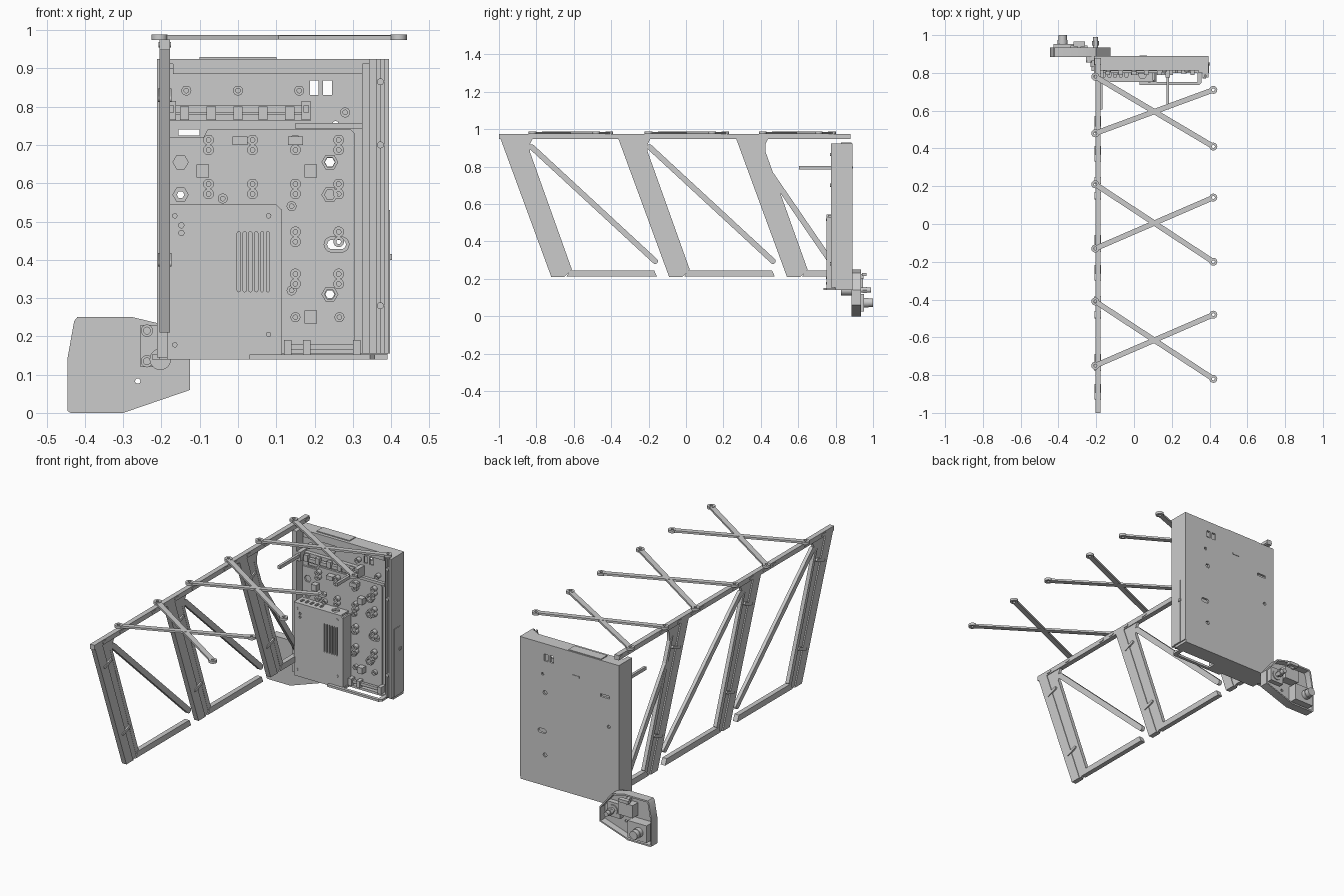
import bpy, bmesh, math
from math import pi, cos, sin


def circle(a, b, r, n=16):
    return [(a + r * cos(2 * pi * i / n), b + r * sin(2 * pi * i / n)) for i in range(n)]


def rect(a0, a1, b0, b1):
    return [(a0, b0), (a1, b0), (a1, b1), (a0, b1)]


def stadium(p, q, r, n=8):
    t = math.atan2(q[1] - p[1], q[0] - p[0])
    out = []
    for c, start in ((q, t - pi / 2), (p, t + pi / 2)):
        out += [(c[0] + r * cos(start + pi * i / n), c[1] + r * sin(start + pi * i / n)) for i in range(n + 1)]
    return out


def plate(name, loops, plane, lo, hi):
    """Extrude an outline (first loop) with holes (other loops) between lo and hi."""
    cu = bpy.data.curves.new(name, 'CURVE')
    cu.dimensions, cu.fill_mode, cu.extrude = '2D', 'BOTH', (hi - lo) / 2
    for pts in loops:
        s = cu.splines.new('POLY')
        s.points.add(len(pts) - 1)
        for sp, (a, b) in zip(s.points, pts):
            sp.co = (a, b, 0, 1)
        s.use_cyclic_u = True
    tmp = bpy.data.objects.new(name + "_tmp", cu)
    bpy.context.collection.objects.link(tmp)
    dg = bpy.context.evaluated_depsgraph_get()
    me = bpy.data.meshes.new_from_object(tmp.evaluated_get(dg))
    bpy.data.objects.remove(tmp)
    bm = bmesh.new()
    bm.from_mesh(me)
    bmesh.ops.remove_doubles(bm, verts=bm.verts, dist=1e-5)
    m = (lo + hi) / 2
    for v in bm.verts:
        a, b, c = v.co
        v.co = {'XY': (a, b, c + m), 'XZ': (a, m - c, b), 'YZ': (c + m, a, b)}[plane]
    bmesh.ops.recalc_face_normals(bm, faces=bm.faces)
    bm.to_mesh(me)
    bm.free()
    me.name = name
    ob = bpy.data.objects.new(name, me)
    bpy.context.collection.objects.link(ob)
    return ob


def box(name, x0, x1, y0, y1, z0, z1):
    return plate(name, [rect(x0, x1, y0, y1)], 'XY', z0, z1)


def rod(name, x, z, r, y0, y1, n=16, hole=0):
    loops = [circle(x, z, r, n)] + ([circle(x, z, hole, n)] if hole else [])
    return plate(name, loops, 'XZ', y0, y1)


# Side frame: top beam with slots
XL, XR = -0.205, -0.178
box("top_beam", XL, XR, -1.0, 0.88, 0.948, 0.975)
for k in range(3):
    o = 0.63 * k

    def sh(pts):
        return [(y + o, z) for y, z in pts]

    # Slanted post: thick front strip, thin web and raised rear edge
    plate("post_front_strip", [sh([(-1.0, .972), (-.935, .972), (-.66, .21), (-.72, .21)])], 'YZ', XL, XR)
    holes = [circle(-.84 + o - .045 + dy, z, .011, 12) for dy, z in ((0, .74), (.06, .56), (.12, .40))]
    plate("post_web", [sh([(-.935, .95), (-.82, .95), (-.835, .92), (-.835, .88), (-.61, .25), (-.65, .21), (-.66, .21)])] + holes,
          'YZ', -.198, -.182)
    plate("post_rear_edge", [sh([(-.86, .90), (-.835, .88), (-.61, .25), (-.632, .23)])], 'YZ', XL + .003, XR - .003)
    # Clips across the post
    for y, z in ((-.885, .83), (-.725, .40)):
        plate("post_clip", [stadium((y - .025 + o, z - .01), (y + .03 + o, z + .01), .008)], 'YZ', XL - .004, XR + .004)
    # Bolts on the top beam
    for y in (-.91, -.76, -.48, -.40):
        plate("beam_bolt", [stadium((y - .012 + o, .962), (y + .012 + o, .962), .007)], 'YZ', XL - .003, XR + .003)
    # Lower beam
    end = -.155 + o if k < 2 else .80
    plate("lower_beam", [[(-.64 + o, .212), (end, .212), (end - .015, .245), (-.62 + o, .245)]], 'YZ', XL, XR)
    # Diagonal brace
    p, q = ((-.825 + o, .905), (-.165 + o, .295)) if k < 2 else ((.45, .765), (.79, .27))
    plate("diagonal_brace", [stadium(p, q, .015)], 'YZ', XL + .004, XR - .004)

# Crossed top bars with ringed ends
for a, b in ((.78, .41), (.48, .71), (.21, -.20), (-.13, .14), (-.41, -.82), (-.75, -.48)):
    p, q = (-.205, a), (.42, b)
    lift = .001 if b > a else 0
    plate("cross_bar", [stadium(p, q, .014), circle(*p, .008, 12), circle(*q, .008, 12)], 'XY', .975 + lift, .986 + lift)
    for c in (p, q):
        plate("bar_end_ring", [circle(*c, .021), circle(*c, .008)], 'XY', .974, .988)

# Cabinet: back sheet and inner plate pierced by windows
holes = [rect(.188, .21, .83, .868), rect(.222, .245, .83, .868), rect(-.155, -.10, .725, .74),
         circle(.24, .655, .013, 6), circle(.24, .31, .012, 6), circle(-.15, .57, .01, 6),
         stadium((.245, .44), (.27, .44), .012), circle(.255, .755, .008, 8)]
plate("back_sheet", [rect(-.205, .39, .14, .925)] + holes, 'XZ', .876, .889)
plate("inner_plate", [rect(-.19, .335, .155, .90)] + holes, 'XZ', .832, .842)
box("cabinet_top", -.205, .39, .812, .889, .912, .925)
box("cabinet_top_lip", -.17, .325, .812, .822, .885, .915)
box("cabinet_top_rail", -.10, .10, .83, .885, .925, .93)
box("cabinet_bottom", -.205, .39, .80, .889, .14, .153)
box("left_wall", -.212, -.185, .775, .889, .145, .925)
# Right column as a profile with a front notch
plate("right_column", [[(.325, .889), (.325, .82), (.342, .82), (.342, .80), (.362, .80), (.362, .775),
                        (.372, .775), (.372, .79), (.382, .79), (.382, .775), (.394, .775), (.394, .889)]], 'XY', .155, .925)
for z in (.28, .70, .865):
    rod("column_screw", .372, z, .009, .77, .80)
box("side_latch", .39, .402, .84, .855, .40, .415)
box("side_strip", .39, .397, .80, .85, .155, .53)

# Raised front panel on the inner plate
plate("front_panel", [[(-.18, .155), (.305, .155), (.305, .73), (.295, .74), (-.08, .74), (-.09, .72), (-.18, .72)],
                      circle(.24, .655, .02, 6), circle(.24, .31, .02, 6), stadium((.245, .44), (.27, .44), .02),
                      circle(-.15, .655, .02, 6), circle(-.15, .57, .02, 6)], 'XZ', .822, .834)
# Paired bosses
for x in (-.077, .038, .15, .263):
    for z in (.70, .585, .46, .35):
        if x > .12 or z > .55:
            for d in (-.013, .013):
                rod("boss", x, z + d, .014, .797, .825, 14, .006)
for x, z in ((-.092, .632), (.19, .632), (.19, .25)):
    box("block_stop", x - .016, x + .016, .79, .825, z - .017, z + .017)
for x, z in ((-.135, .842), (0, .842), (.16, .842), (.28, .785), (-.04, .56), (.14, .54), (.15, .25), (.265, .25), (.14, .32)):
    rod("panel_screw", x, z, .013, .805, .834, 14, .006)
for x in (.005, .15):
    box("hook_block", x - .02, x + .02, .79, .83, .70, .722)
for z in (.655, .57, .31):
    plate("hex_collar", [circle(.24, z, .022, 6), circle(.24, z, .014, 6)], 'XZ', .80, .834)

# Horizontal rail with two forward arms
box("rail_lower", -.178, .19, .80, .834, .762, .78)
box("rail_upper", -.178, .19, .81, .834, .785, .805)
for x in (-.14, -.07, 0, .065, .135):
    box("rail_catch", x - .012, x + .012, .79, .812, .765, .80)
box("rail_divider", .15, .325, .815, .834, .742, .757)
for x in (-.174, .178):
    box("forward_arm", x - .007, x + .007, .605, .834, .785, .803)
    box("arm_foot", x - .012, x + .012, .775, .834, .765, .815)

# Lower front cover with vents
slots = [stadium((.002 + .0152 * i, .32), (.002 + .0152 * i, .47), .004, 4) for i in range(6)]
dots = [circle(x, z, .007, 10) for x, z in ((-.148, .47), (-.148, .49), (-.175 + .002, .515), (.08, .515), (.08, .205), (-.174, .178))]
plate("cover_front", [[(-.185, .14), (.115, .14), (.115, .53), (.10, .545), (-.185, .545)]] + slots + dots[:2] + dots[3:5],
      'XZ', .752, .762)
ovals = [stadium((x, .783), (x, .797), .008, 5) for x in (-.16, -.13, -.10, -.07, -.04)]
plate("cover_top", [rect(-.185, .10, .76, .826)] + ovals + [circle(.045, .79, .022, 6)], 'XY', .535, .545)
box("cover_right", .105, .115, .76, .826, .14, .532)
box("cover_left", -.185, -.175, .76, .826, .14, .536)
box("cover_floor", -.185, .115, .76, .826, .14, .15)
for x, z in ((.08, .515), (.08, .205), (-.165, .178), (-.165, .515)):
    rod("cover_screw", x, z, .007, .748, .76, 10)

# Bottom U rail and base lip
plate("bottom_rail", [[(.03, .735), (.345, .735), (.358, .75), (.358, .83), (-.225, .83), (-.225, .81), (.03, .81)],
                      rect(.12, .335, .752, .81)], 'XY', .14, .152)
for x in (.12, .17, .30):
    box("rail_support", x, x + .02, .79, .834, .152, .19)
box("rail_crosspiece", .12, .32, .80, .815, .165, .18)

# Drive bracket behind the lower left corner
shape = [(-.445, .005), (-.437, 0), (-.30, 0), (-.125, .06), (-.125, .14), (-.20, .232), (-.275, .25),
         (-.42, .25), (-.428, .24), (-.445, .145)]
inner = [(-.283 + (x + .283) * .95, .125 + (z - .125) * .93) for x, z in shape]
plate("bracket_plate", [shape, circle(-.262, .083, .007, 10)], 'XZ', .885, .897)
plate("bracket_rim", [shape, inner], 'XZ', .895, .935)
box("motor_block", -.425, -.31, .895, .952, .025, .12)
rod("motor_boss", -.378, .073, .026, .95, .975, 20)
rod("motor_shaft", -.378, .073, .023, .97, 1.0, 20)
box("gear_box", -.335, -.245, .895, .945, .135, .205)
box("gear_box_lid", -.32, -.26, .94, .965, .215, .232)
box("gear_box_stem", -.30, -.28, .90, .95, .20, .225)
rod("pivot_pin", -.203, .14, .028, .83, .93, 20)
rod("pivot_neck", -.203, .14, .013, .93, .99, 16)
rod("pivot_nut", -.203, .14, .019, .945, .968, 6)
plate("hinge_tab", [[(-.255, .12), (-.185, .12), (-.185, .23), (-.255, .23)],
                    circle(-.238, .215, .011), circle(-.238, .135, .011)], 'XZ', .862, .888)
for z in (.215, .135):
    rod("hinge_collar", -.238, z, .016, .855, .888, 16, .009)
box("back_slot_trim", .03, .07, .885, .892, .79, .80)
box("pivot_block", -.245, -.165, .895, .925, .10, .18)

# Smooth round parts, keep edges sharp
for ob in bpy.context.scene.objects:
    ob.select_set(True)
    bpy.context.view_layer.objects.active = ob
bpy.ops.object.shade_smooth_by_angle(angle=math.radians(30))
